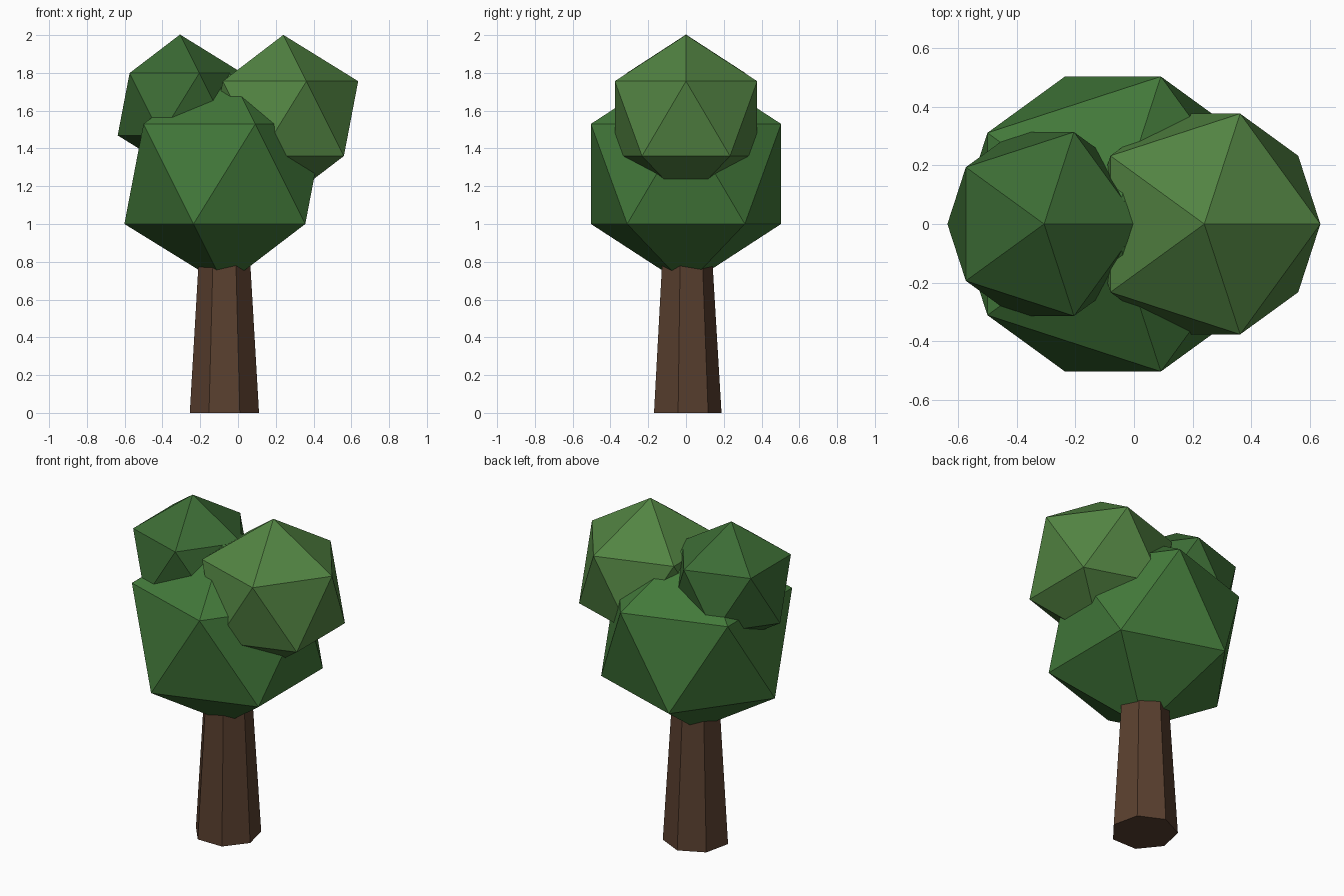
import bpy

if "Cube" in bpy.data.objects:
    bpy.data.objects.remove(bpy.data.objects["Cube"])


def colour(obj, name, rgb):
    mat = bpy.data.materials.new(name)
    mat.diffuse_color = (*rgb, 1)
    mat.use_nodes = True
    mat.node_tree.nodes["Principled BSDF"].inputs["Base Color"].default_value = mat.diffuse_color
    obj.data.materials.append(mat)


def foliage(name, x, z, radius, rgb):
    bpy.ops.mesh.primitive_ico_sphere_add(subdivisions=1, radius=radius, location=(x, 0, z))
    obj = bpy.context.object
    obj.name = name
    colour(obj, name + "_green", rgb)


# Tapered seven-sided trunk, running up into the foliage
height = 0.95
bpy.ops.mesh.primitive_cone_add(vertices=7, radius1=0.188, radius2=0.131, depth=height,
                                location=(-0.072, 0, height / 2))
trunk = bpy.context.object
trunk.name = "trunk"
colour(trunk, "bark_brown", (0.10, 0.05, 0.028))

# Three faceted leaf clumps
foliage("main_foliage", -0.072, 1.265, 0.592, (0.055, 0.19, 0.042))
foliage("right_foliage", 0.24, 1.558, 0.443, (0.085, 0.23, 0.055))
foliage("left_foliage", -0.307, 1.634, 0.369, (0.045, 0.15, 0.035))
